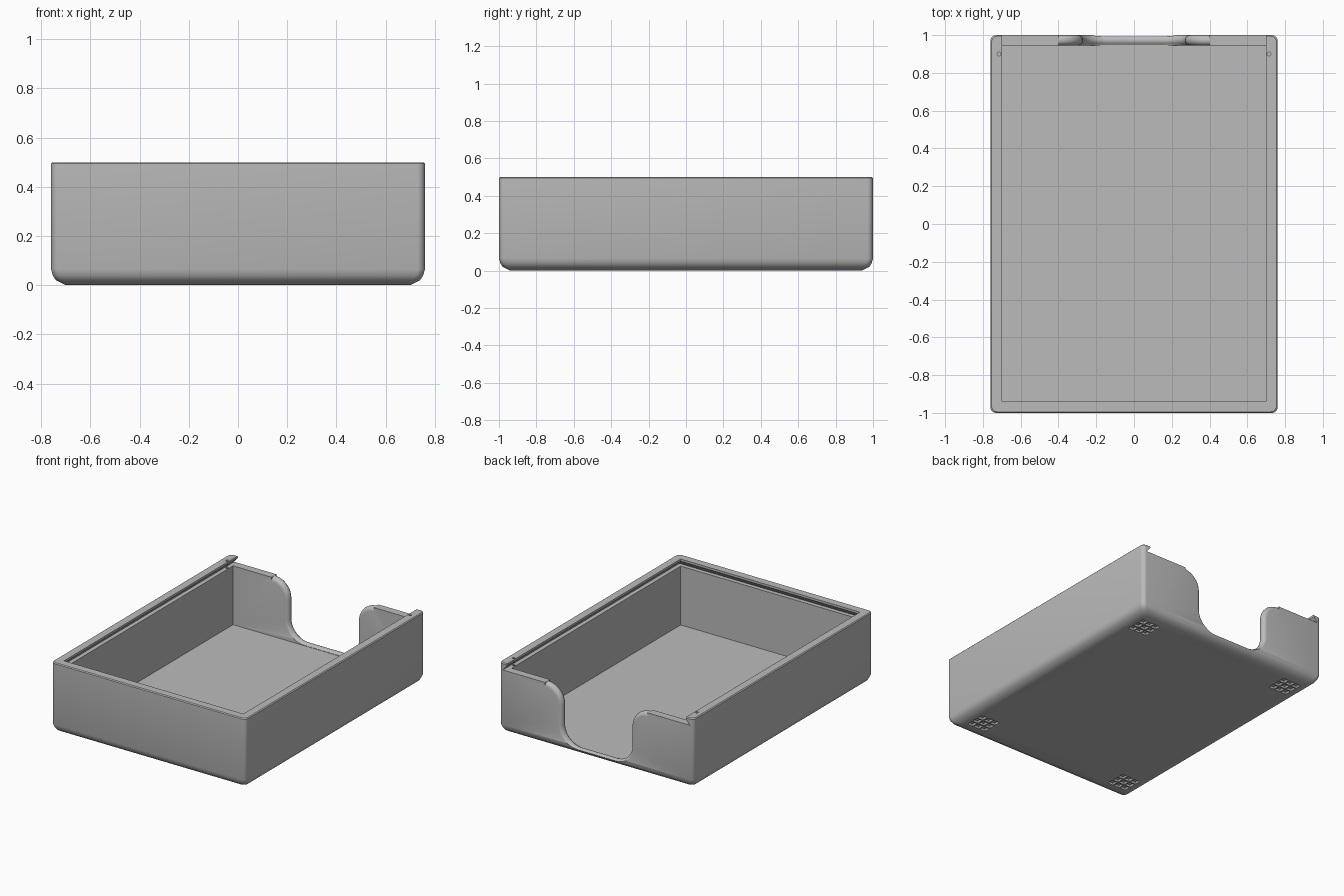
import bpy, bmesh, math

if "Cube" in bpy.data.objects:
    bpy.data.objects.remove(bpy.data.objects["Cube"], do_unlink=True)

grey = bpy.data.materials.new("plain grey")
grey.use_nodes = True
grey.diffuse_color = (0.5, 0.5, 0.5, 1)
grey.node_tree.nodes["Principled BSDF"].inputs["Base Color"].default_value = (0.5, 0.5, 0.5, 1)


def loft(name, loops):
    """Closed solid through a list of matching point loops."""
    bm = bmesh.new()
    rings = [[bm.verts.new(p) for p in loop] for loop in loops]
    n = len(rings[0])
    for a, b in zip(rings, rings[1:]):
        for i in range(n):
            j = (i + 1) % n
            bm.faces.new((a[i], a[j], b[j], b[i]))
    bm.faces.new(rings[0][::-1])
    bm.faces.new(rings[-1])
    bmesh.ops.recalc_face_normals(bm, faces=bm.faces)
    mesh = bpy.data.meshes.new(name)
    bm.to_mesh(mesh)
    bm.free()
    mesh.materials.append(grey)
    obj = bpy.data.objects.new(name, mesh)
    bpy.context.collection.objects.link(obj)
    return obj


def rect(hx, y0, y1, z):
    return [(-hx, y0, z), (hx, y0, z), (hx, y1, z), (-hx, y1, z)]


def rounded_rect(hx, hy, r, z, seg=6):
    pts = []
    for k, (sx, sy) in enumerate([(1, 1), (-1, 1), (-1, -1), (1, -1)]):
        for i in range(seg + 1):
            a = math.pi / 2 * (k + i / seg)
            pts.append((sx * (hx - r) + r * math.cos(a),
                        sy * (hy - r) + r * math.sin(a), z))
    return pts


def cut(body, cutter):
    bpy.context.view_layer.objects.active = body
    mod = body.modifiers.new("cut", 'BOOLEAN')
    mod.operation = 'DIFFERENCE'
    mod.solver = 'EXACT'
    mod.object = cutter
    bpy.ops.object.modifier_apply(modifier=mod.name)
    bpy.data.objects.remove(cutter, do_unlink=True)


# Outer shell: rounded corners, chamfered underside, softened rim
levels = [(0, 0.06), (0.02, 0.02), (0.04, 0.007), (0.065, 0), (0.494, 0), (0.5, 0.006)]
box = loft("box_body", [rounded_rect(0.76 - i, 1 - i, 0.03, z) for z, i in levels])

# Inner cavity
cut(box, loft("cavity", [rect(0.70, -0.94, 0.945, z) for z in (0.035, 0.6)]))

# Undercut lid slot, open at the back
slot = [(0.45, 0.73, -0.97), (0.485, 0.70, -0.94), (0.6, 0.70, -0.94)]
cut(box, loft("lid_slot", [rect(hx, y0, 1.1, z) for z, hx, y0 in slot]))


# Finger notch in the back wall, with a fully rounded edge
def notch_profile(o, y, seg=10):
    w, r1, r2 = 0.27 + o, 0.13 - o, 0.13 + o
    zb = max(0.048 - o, 0.037)
    half = [(0.40, 0.6)]
    for i in range(seg + 1):        # upper convex curve
        a = math.pi / 2 * (1 + i / seg)
        half.append((0.40 + r1 * math.cos(a), 0.32 + r1 * math.sin(a)))
    for i in range(seg + 1):        # lower concave curve
        a = -math.pi / 2 * i / seg
        half.append((w - r2 + r2 * math.cos(a), zb + r2 + r2 * math.sin(a)))
    return [(x, y, z) for x, z in half] + [(-x, y, z) for x, z in reversed(half)]


R, MID = 0.0275, 0.9725
sections = [notch_profile(R, 0.93)]
for i in range(13):
    a = math.pi * i / 12
    sections.append(notch_profile(R * (1 - math.sin(a)), MID - R * math.cos(a)))
sections.append(notch_profile(R, 1.03))
cut(box, loft("finger_notch", sections))

# Small detent holes in the rim near the back
for s in (-1, 1):
    ring = [(s * 0.715 + 0.01 * math.cos(k * math.pi / 6),
             0.9 + 0.01 * math.sin(k * math.pi / 6)) for k in range(12)]
    cut(box, loft("detent", [[(x, y, z) for x, y in ring] for z in (0.443, 0.55)]))

# Grid of shallow pockets under each corner
for sx in (-1, 1):
    for sy in (-1, 1):
        for i in (-1, 0, 1):
            for j in (-1, 0, 1):
                cx, cy, h = sx * 0.60 + i * 0.052, sy * 0.82 + j * 0.052, 0.021
                cut(box, loft("pocket", [
                    [(cx + a * h, cy + b * h, z) for a, b in ((-1, -1), (1, -1), (1, 1), (-1, 1))]
                    for z in (-0.05, 0.015)]))

# Smooth the curves, keep edges sharp
bpy.ops.object.select_all(action='DESELECT')
box.select_set(True)
bpy.context.view_layer.objects.active = box
bpy.ops.object.shade_smooth_by_angle(angle=math.radians(30))
